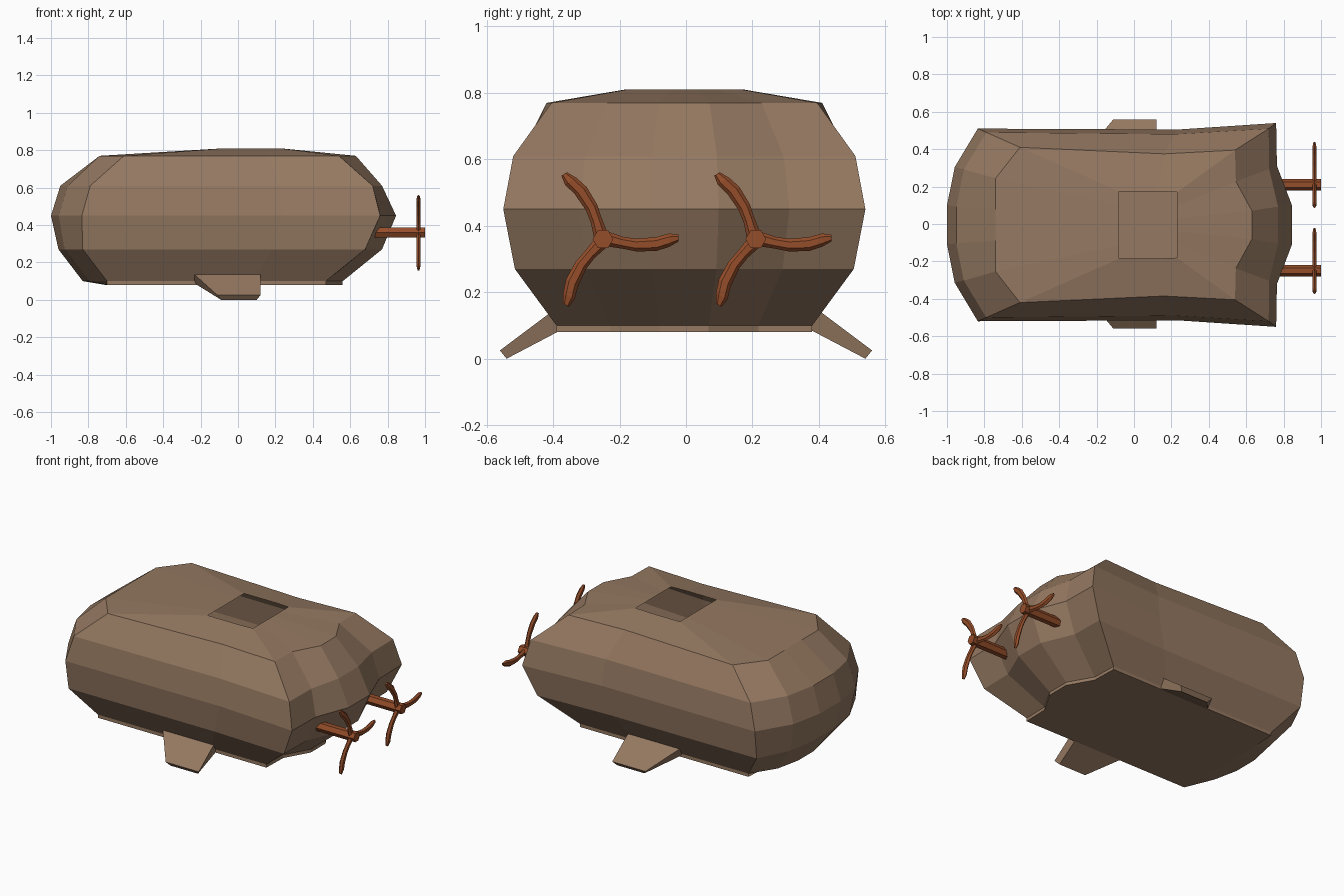
import bpy, bmesh, math

if "Cube" in bpy.data.objects:
    bpy.data.objects.remove(bpy.data.objects["Cube"])

def material(name, rgb):
    m = bpy.data.materials.new(name)
    m.diffuse_color = (*rgb, 1)
    m.use_nodes = True
    m.node_tree.nodes["Principled BSDF"].inputs["Base Color"].default_value = m.diffuse_color
    return m

HULL = material("hull_brown", (0.30, 0.19, 0.12))
COPPER = material("copper", (0.30, 0.075, 0.023))

def finish(bm, name, mat):
    bmesh.ops.recalc_face_normals(bm, faces=bm.faces)
    me = bpy.data.meshes.new(name)
    bm.to_mesh(me)
    bm.free()
    me.materials.append(mat)
    ob = bpy.data.objects.new(name, me)
    bpy.context.collection.objects.link(ob)
    return ob

def loft(bm, rings, cap_start=True, cap_end=True):
    vs = [[bm.verts.new(p) for p in r] for r in rings]
    n = len(vs[0])
    for a, b in zip(vs, vs[1:]):
        for i in range(n):
            j = (i + 1) % n
            bm.faces.new((a[i], a[j], b[j], b[i]))
    if cap_start:
        bm.faces.new(vs[0])
    if cap_end:
        bm.faces.new(vs[-1])

# Hull: level rings with a rounded nose, pinched waist and lobed tail; open hatch on top
# z, nose x, nose corner x, tail corner x, tail x, widths (nose, mid, tail), nose bend
LEVELS = [
    (0.08, -0.71, -0.70, 0.47, 0.56, 0.385, 0.385, 0.385, 0.25),
    (0.10, -0.83, -0.70, 0.47, 0.56, 0.385, 0.385, 0.385, 0.25),
    (0.27, -0.96, -0.83, 0.68, 0.77, 0.49, 0.49, 0.51, 0.25),
    (0.45, -1.00, -0.835, 0.76, 0.845, 0.515, 0.51, 0.545, 0.25),
    (0.61, -0.95, -0.79, 0.72, 0.77, 0.495, 0.485, 0.515, 0.25),
    (0.77, -0.74, -0.61, 0.54, 0.63, 0.415, 0.38, 0.40, 0.0),
    (0.81, -0.08, -0.08, 0.23, 0.23, 0.18, 0.18, 0.175, 0.0),
]

def hull_ring(z, nose, nc, tc, tail, wn, wm, wt, bend):
    half = [(nose, 0.2 * wn), (nose + bend * (nc - nose), 0.6 * wn), (nc, wn),
            (nc + 0.67 * (tc - nc), wm), (tc, wt),
            (tc + 0.05 * (tail - tc), 0.58 * wt), (tail, 0.19 * wt)]
    return [(x, y - 0.005, z) for x, y in half] + \
           [(x, -y - 0.005, z) for x, y in reversed(half)]

bm = bmesh.new()
loft(bm, [hull_ring(*lv) for lv in LEVELS], True, False)
bmesh.ops.triangulate(bm, faces=[f for f in bm.faces if len(f.verts) > 4])
finish(bm, "hull", HULL)

# Side fins sloping down and outwards
for s, name in ((-1, "front_fin"), (1, "back_fin")):
    bm = bmesh.new()
    root = [(-0.26, 0.38, 0.16), (0.12, 0.38, 0.16), (0.12, 0.34, 0.105), (-0.26, 0.34, 0.105)]
    tip = [(-0.11, 0.56, 0.025), (0.12, 0.56, 0.025), (0.10, 0.54, 0.0), (-0.09, 0.54, 0.0)]
    loft(bm, [[(x, s * y, z) for x, y, z in r] for r in (root, tip)])
    finish(bm, name, HULL)

# Propellers: hexagonal shaft with three curved blades
BLADE = [(0.015, 0, 0.022), (0.06, -0.011, 0.018), (0.10, -0.018, 0.019),
         (0.16, -0.015, 0.021), (0.20, -0.003, 0.020), (0.228, 0.003, 0.010)]

def propeller(name, cy, cz=0.36):
    bm = bmesh.new()
    hexagon = [(0.031 * math.cos(math.radians(60 * i)), 0.031 * math.sin(math.radians(60 * i)))
               for i in range(6)]
    loft(bm, [[(x, cy + a, cz + b) for a, b in hexagon] for x in (0.68, 1.0)])
    for k in range(3):
        c, s = math.cos(k * math.tau / 3), math.sin(k * math.tau / 3)
        rings = []
        for u, v, w in BLADE:
            t = 0.55 * w
            section = [(-w, 0), (-w * 0.5, t), (w * 0.5, t), (w, 0), (w * 0.5, -t), (-w * 0.5, -t)]
            rings.append([(0.965 + d, cy + u * c - (v + o) * s, cz + u * s + (v + o) * c)
                          for o, d in section])
        loft(bm, rings)
    finish(bm, name, COPPER)

propeller("front_propeller", -0.25)
propeller("back_propeller", 0.21)
